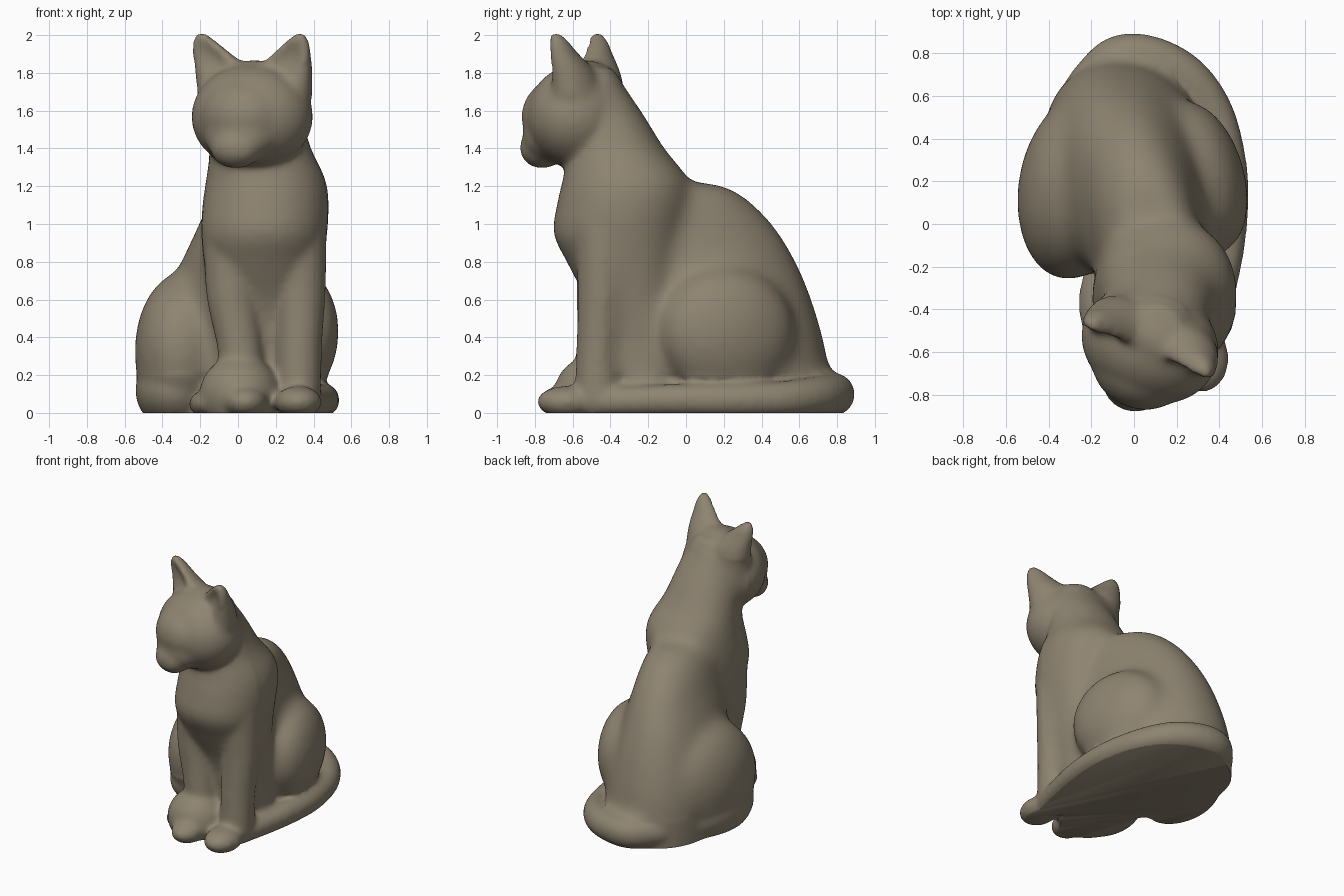
import bpy, bmesh, math
from mathutils import Vector, Matrix

if "Cube" in bpy.data.objects:
    bpy.data.objects.remove(bpy.data.objects["Cube"], do_unlink=True)

SIDES = 40
YAW = math.radians(-23)          # the head is turned to one side
HEAD = Vector((0.075, -0.56, 1.57))
bm = bmesh.new()


def spline(keys, t):
    """Smooth interpolation through key tuples, t in 0..1."""
    f = t * (len(keys) - 1)
    i = min(int(f), len(keys) - 2)
    u = f - i
    pick = [keys[min(max(i + k, 0), len(keys) - 1)] for k in (-1, 0, 1, 2)]
    return [b + 0.5 * u * (c - a + u * (2 * a - 5 * b + 4 * c - d + u * (3 * (b - c) + d - a)))
            for a, b, c, d in zip(*pick)]


def skin(rings):
    """Closed skin over a list of rings of points."""
    loops = [[bm.verts.new(p) for p in ring] for ring in rings]
    for a, b in zip(loops, loops[1:]):
        for i in range(SIDES):
            j = (i + 1) % SIDES
            bm.faces.new((a[i], a[j], b[j], b[i]))
    bm.faces.new(loops[0][::-1])
    bm.faces.new(loops[-1])


def loft(keys, lean=0.0, power=0.95, steps=40):
    """Stack of horizontal ovals: (z, x min, x max, y min, y max)."""
    rings = []
    for s in range(steps + 1):
        z, x0, x1, y0, y1 = spline(keys, s / steps)
        ring = []
        for k in range(SIDES):
            a = math.tau * k / SIDES
            c, d = math.cos(a), math.sin(a)
            c, d = math.copysign(abs(c) ** power, c), math.copysign(abs(d) ** power, d)
            y = (y0 + y1) / 2 + d * (y1 - y0) / 2
            ring.append(((x0 + x1) / 2 + c * (x1 - x0) / 2 + lean * (y - 0.1), y, z))
        rings.append(ring)
    skin(rings)


def tube(keys, steps=50):
    """Round tube along a path: (x, y, z, radius)."""
    pts = [spline(keys, s / steps) for s in range(steps + 1)]
    rings = []
    for i, p in enumerate(pts):
        a, b = pts[max(i - 1, 0)], pts[min(i + 1, steps)]
        q = (Vector(b[:3]) - Vector(a[:3])).to_track_quat('Z', 'Y')
        rings.append([Vector(p[:3]) + q @ Vector((p[3] * math.cos(t), p[3] * math.sin(t), 0))
                      for t in (math.tau * k / SIDES for k in range(SIDES))])
    skin(rings)
    for p in (pts[0], pts[-1]):
        ball(p[:3], (p[3],) * 3)


def ball(centre, size, yaw=0.0, tilt=0.0):
    m = (Matrix.Translation(centre) @ Matrix.Rotation(yaw, 4, 'Z')
         @ Matrix.Rotation(tilt, 4, 'X') @ Matrix.Diagonal((*size, 1)))
    bmesh.ops.create_uvsphere(bm, u_segments=40, v_segments=24, radius=1, matrix=m)


# Haunches and back, tapering to a narrow spine
loft([(-0.05, -0.40, 0.42, -0.28, 0.76), (0.25, -0.40, 0.42, -0.28, 0.755),
      (0.50, -0.37, 0.39, -0.32, 0.70), (0.75, -0.31, 0.34, -0.38, 0.61),
      (0.95, -0.23, 0.30, -0.42, 0.50), (1.08, -0.18, 0.28, -0.42, 0.39),
      (1.17, -0.12, 0.25, -0.40, 0.28), (1.22, -0.05, 0.20, -0.35, 0.16)], lean=-0.14)

# Chest, shoulders and neck
loft([(-0.05, -0.06, 0.40, -0.46, 0.05), (0.30, -0.08, 0.40, -0.47, 0.0),
      (0.55, -0.13, 0.42, -0.51, -0.03), (0.78, -0.18, 0.45, -0.62, -0.02),
      (0.95, -0.20, 0.475, -0.70, 0.0), (1.12, -0.19, 0.485, -0.68, 0.03),
      (1.25, -0.17, 0.465, -0.65, 0.01), (1.40, -0.15, 0.39, -0.63, -0.11),
      (1.58, -0.12, 0.34, -0.62, -0.22), (1.74, -0.08, 0.28, -0.62, -0.33),
      (1.83, -0.02, 0.22, -0.60, -0.39)])

# Front legs and paws
for keys in ([(-0.02, -0.43, 0.95, 0.16), (-0.03, -0.44, 0.65, 0.14),
              (0.01, -0.46, 0.35, 0.12), (0.03, -0.48, 0.08, 0.12)],
             [(0.31, -0.43, 0.95, 0.16), (0.33, -0.44, 0.65, 0.135),
              (0.325, -0.46, 0.35, 0.12), (0.32, -0.47, 0.08, 0.12)]):
    tube(keys)
ball((0.32, -0.63, 0.06), (0.125, 0.16, 0.085))
ball((0.04, -0.64, 0.06), (0.115, 0.15, 0.085))
ball((0.01, -0.49, 0.10), (0.215, 0.21, 0.205))

# Hind thighs and the tucked foot
ball((0.315, 0.22, 0.43), (0.205, 0.37, 0.345), yaw=0.28, tilt=-0.1)
ball((-0.27, 0.17, 0.33), (0.275, 0.44, 0.43), yaw=-0.15)
ball((-0.30, 0.16, 0.12), (0.24, 0.38, 0.22), yaw=-0.15)
ball((-0.15, -0.37, 0.05), (0.11, 0.23, 0.08))

# Tail wrapped along one side
tube([(-0.21, 0.64, 0.10, 0.11), (-0.08, 0.765, 0.10, 0.115), (0.08, 0.77, 0.10, 0.11),
      (0.25, 0.68, 0.09, 0.105), (0.38, 0.50, 0.075, 0.095), (0.445, 0.22, 0.07, 0.09),
      (0.44, -0.06, 0.07, 0.085), (0.40, -0.30, 0.065, 0.08), (0.36, -0.48, 0.06, 0.075)])

# Head, brow, crown, cheeks and muzzle
turn = Matrix.Rotation(YAW, 3, 'Z')


def on_head(x, y, z):
    return HEAD + turn @ Vector((x, y, z))


ball(HEAD, (0.33, 0.275, 0.28), YAW)
ball(on_head(0, 0.03, 0.19), (0.23, 0.13, 0.11), YAW)
ball(on_head(0, -0.10, 0.0), (0.24, 0.215, 0.21), YAW)
ball(on_head(0, -0.16, -0.10), (0.20, 0.15, 0.15), YAW)
ball(on_head(0, -0.22, -0.165), (0.14, 0.115, 0.11), YAW)

# Ears: broad horns that rise from the crown and are hollow in front
for side in (-1, 1):
    rings = []
    for s in range(21):
        t = s / 20
        w, d, x, y, z = spline([(0.21, 0.15, 0.11, 0.04, 0.10), (0.165, 0.125, 0.165, 0.02, 0.23),
                                (0.11, 0.085, 0.227, -0.005, 0.33), (0.063, 0.06, 0.267, -0.02, 0.40),
                                (0.025, 0.025, 0.285, -0.025, 0.445)], t)
        ring = []
        for k in range(SIDES):
            a = math.tau * k / SIDES
            u, v = math.cos(a), math.sin(a)
            if v < 0:
                v *= 1 - 0.8 * math.sin(math.pi * t) * (1 - u * u)
            ring.append(on_head(side * (x + w * u), y + d * v, z))
        rings.append(ring)
    skin(rings)

# Fuse all parts into one smooth sculpted skin
bmesh.ops.recalc_face_normals(bm, faces=bm.faces)
mesh = bpy.data.meshes.new("cat_body")
bm.to_mesh(mesh)
bm.free()
cat = bpy.data.objects.new("cat_body", mesh)
bpy.context.scene.collection.objects.link(cat)
fuse = cat.modifiers.new("fuse", 'REMESH')
fuse.mode = 'VOXEL'
fuse.voxel_size = 0.017
soft = cat.modifiers.new("soften", 'SMOOTH')
soft.factor = 0.5
soft.iterations = 16
graph = bpy.context.evaluated_depsgraph_get()
fused = bpy.data.meshes.new_from_object(cat.evaluated_get(graph))
cat.modifiers.clear()
cat.data = fused

# Soften the creases of the trunk further, sparing paws, tail and face
bm = bmesh.new()
bm.from_mesh(fused)
trunk = [v for v in bm.verts if v.co.y > -0.42 and 0.2 < v.co.z < 1.75]
for _ in range(45):
    bmesh.ops.smooth_vert(bm, verts=trunk, factor=0.5,
                          use_axis_x=True, use_axis_y=True, use_axis_z=True)

# Flat base
cut = bmesh.ops.bisect_plane(bm, geom=bm.verts[:] + bm.edges[:] + bm.faces[:],
                             plane_co=(0, 0, 0.002), plane_no=(0, 0, 1), clear_inner=True)
rim = [e for e in cut["geom_cut"] if isinstance(e, bmesh.types.BMEdge)]
bmesh.ops.holes_fill(bm, edges=rim, sides=0)
bmesh.ops.translate(bm, verts=bm.verts, vec=(0, 0, -0.002))
bmesh.ops.recalc_face_normals(bm, faces=bm.faces)
bm.to_mesh(fused)
bm.free()

# Stone brown colour
clay = bpy.data.materials.new("warm_grey_brown")
clay.use_nodes = True
colour = (0.27, 0.23, 0.165, 1)
clay.diffuse_color = colour
clay.node_tree.nodes["Principled BSDF"].inputs["Base Color"].default_value = colour
fused.materials.clear()
fused.materials.append(clay)
bpy.context.view_layer.objects.active = cat
cat.select_set(True)
bpy.ops.object.shade_smooth_by_angle(angle=math.radians(50))
